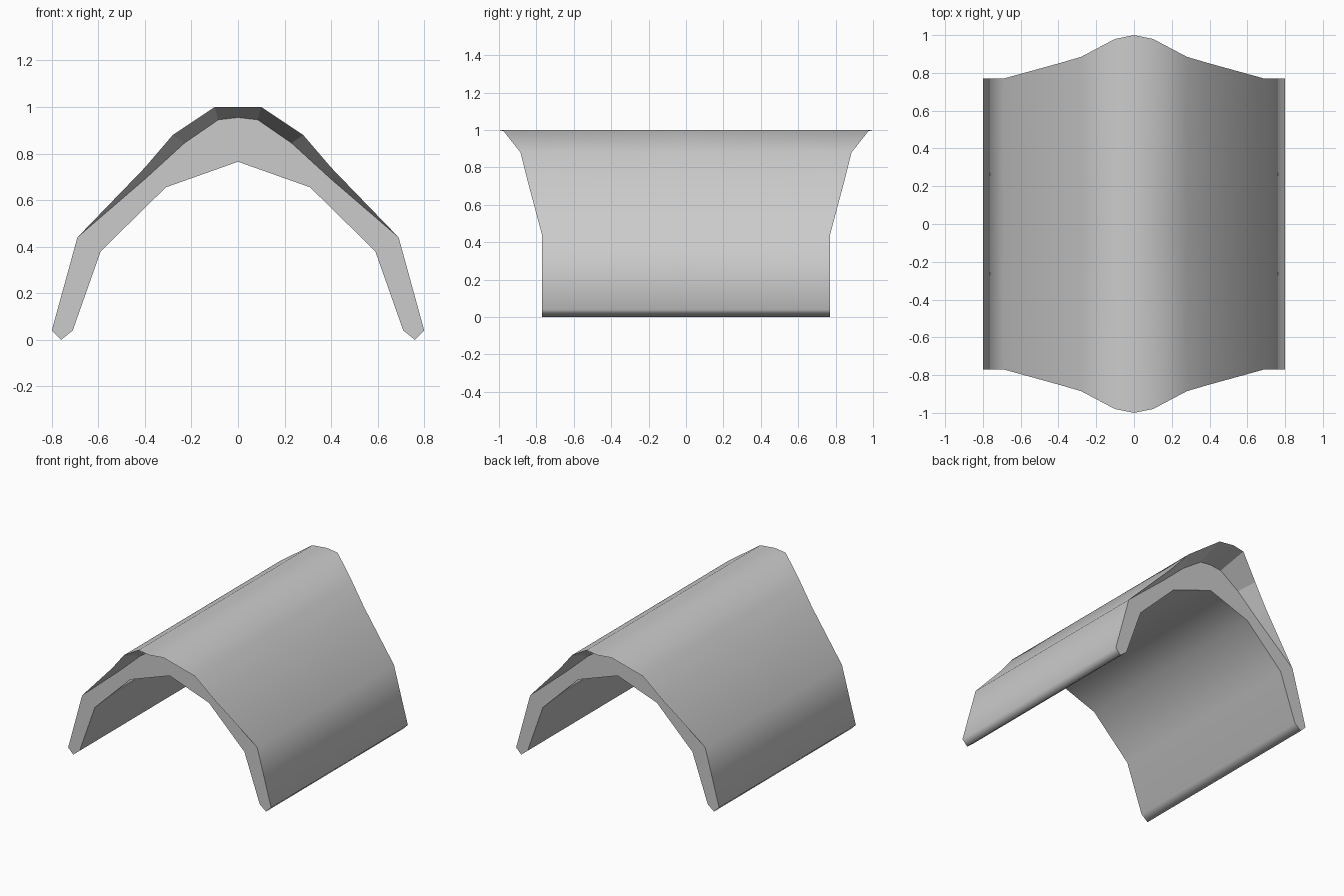
import bpy, bmesh

if "Cube" in bpy.data.objects:
    bpy.data.objects.remove(bpy.data.objects["Cube"])

END = -0.77  # plane of the flat end wall

# Right half of the section, from ridge to foot: (x, y of end, z)
outer = [(0, -1, 1), (0.10, -0.98, 1), (0.28, -0.885, 0.88),
         (0.40, -0.85, 0.74), (0.69, END, 0.44), (0.80, END, 0.04)]
# Foot and underside, back up to the centre
inner = [(0.76, END, 0), (0.71, END, 0.04), (0.59, END, 0.38),
         (0.31, END, 0.655), (0, END, 0.765)]
# Where the flared ridge meets the end wall
lip = [(0, END, 0.955), (0.085, END, 0.945), (0.23, END, 0.845), (0.40, END, 0.69)]

bm = bmesh.new()
front = [bm.verts.new(p) for p in outer + inner]
middle = [bm.verts.new((x, 0, z)) for x, y, z in outer + inner]
edge = [bm.verts.new(p) for p in lip] + [front[4]]

# Long smooth shell strips
for i in range(len(front) - 1):
    f = bm.faces.new((front[i], front[i + 1], middle[i + 1], middle[i]))
    f.smooth = True

# Underside of the flared ridge
for i in range(4):
    loop = [front[i], edge[i], edge[i + 1]]
    if i < 3:
        loop.append(front[i + 1])
    bm.faces.new(loop)

# Flat end wall
bm.faces.new(list(reversed(edge + front[5:])))

mesh = bpy.data.meshes.new("arched_cover")
bm.to_mesh(mesh)
bm.free()
cover = bpy.data.objects.new("arched_cover", mesh)
bpy.context.collection.objects.link(cover)

# Mirror the quarter left/right and front/back
mirror = cover.modifiers.new("mirror", 'MIRROR')
mirror.use_axis = (True, True, False)
mirror.use_clip = True
